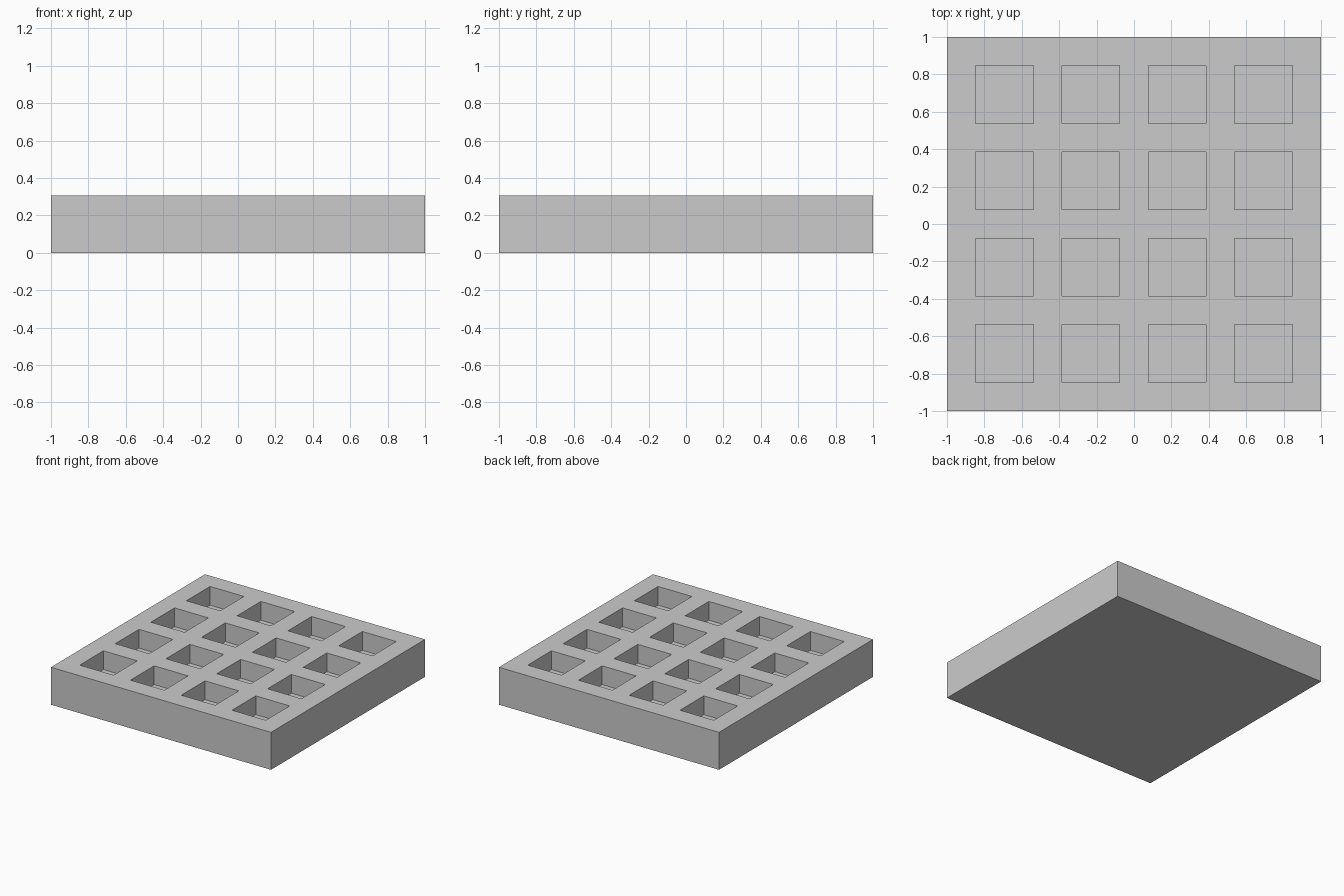
import bpy
import bmesh
from mathutils import Vector

if "Cube" in bpy.data.objects:
    bpy.data.objects.remove(bpy.data.objects["Cube"], do_unlink=True)

COUNT = 4                       # pockets per side
UNIT = 2 / (3 * COUNT + 1)      # wall width; pockets are two walls wide
HEIGHT = 2 * UNIT
DEPTH = UNIT


def make_material(name, colour):
    mat = bpy.data.materials.new(name)
    mat.use_nodes = True
    mat.diffuse_color = colour
    mat.node_tree.nodes["Principled BSDF"].inputs["Base Color"].default_value = colour
    return mat


# Solid slab
bm = bmesh.new()
bmesh.ops.create_cube(bm, size=2)
bmesh.ops.scale(bm, vec=(1, 1, HEIGHT / 2), verts=bm.verts)
bmesh.ops.translate(bm, vec=(0, 0, HEIGHT / 2), verts=bm.verts)

# Cut the top face along the pocket walls
for axis in (Vector((1, 0, 0)), Vector((0, 1, 0))):
    for i in range(COUNT):
        for edge in (3 * i + 1, 3 * i + 3):
            top = [f for f in bm.faces if f.normal.z > 0.9]
            geom = top + list({e for f in top for e in f.edges}) + list({v for f in top for v in f.verts})
            bmesh.ops.bisect_plane(bm, geom=geom, plane_co=axis * (edge * UNIT - 1), plane_no=axis)
            bm.normal_update()


# Sink the pockets
def in_pocket(value):
    return (value + 1) / UNIT % 3 > 1


pockets = [f for f in bm.faces if f.normal.z > 0.9
           and all(in_pocket(c) for c in f.calc_center_median().xy)]
walls = bmesh.ops.extrude_discrete_faces(bm, faces=pockets)
floors = walls["faces"]
bmesh.ops.translate(bm, vec=(0, 0, -DEPTH), verts=list({v for f in floors for v in f.verts}))
bmesh.ops.recalc_face_normals(bm, faces=bm.faces)

mesh = bpy.data.meshes.new("pocketed_tray")
bm.to_mesh(mesh)
bm.free()
mesh.materials.append(make_material("plain grey", (0.6, 0.6, 0.6, 1)))
tray = bpy.data.objects.new("pocketed_tray", mesh)
bpy.context.collection.objects.link(tray)
